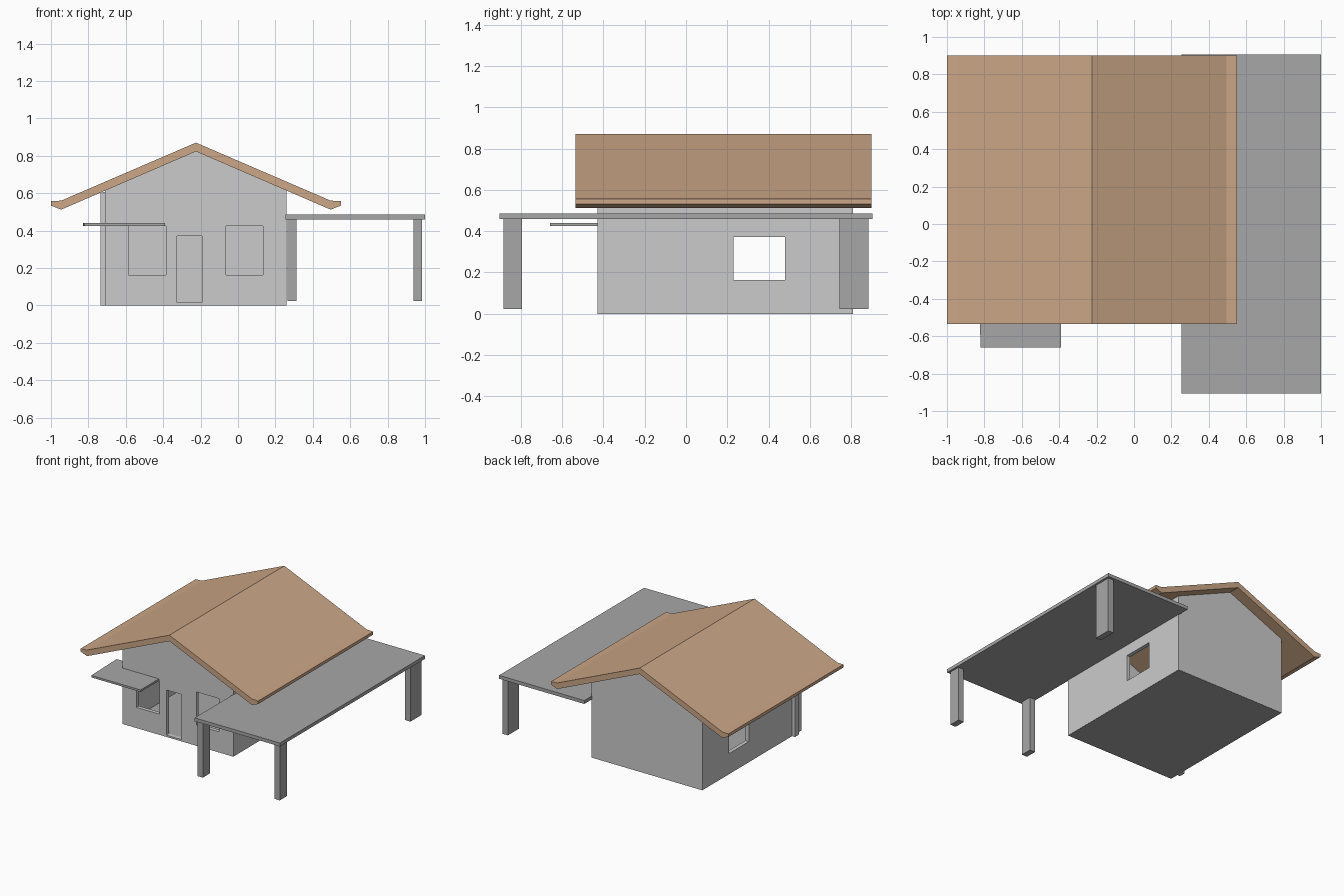
import bpy, bmesh
from mathutils import Vector

if "Cube" in bpy.data.objects:
    bpy.data.objects.remove(bpy.data.objects["Cube"])


def paint(name, rgb):
    m = bpy.data.materials.new(name)
    m.diffuse_color = (*rgb, 1)
    m.use_nodes = True
    m.node_tree.nodes["Principled BSDF"].inputs["Base Color"].default_value = m.diffuse_color
    return m


BROWN = paint("roof_brown", (0.60, 0.385, 0.24))
DARK = paint("dark_grey", (0.39, 0.39, 0.39))


def prism(name, base, offset, mat=None):
    """Extrude a flat outline of 3D points along an offset."""
    bm = bmesh.new()
    face = bm.faces.new([bm.verts.new(p) for p in base])
    out = bmesh.ops.extrude_face_region(bm, geom=[face])["geom"]
    bmesh.ops.translate(bm, vec=Vector(offset),
                        verts=[v for v in out if isinstance(v, bmesh.types.BMVert)])
    bmesh.ops.recalc_face_normals(bm, faces=bm.faces)
    me = bpy.data.meshes.new(name)
    bm.to_mesh(me)
    bm.free()
    ob = bpy.data.objects.new(name, me)
    bpy.context.collection.objects.link(ob)
    if mat:
        me.materials.append(mat)
    return ob


def box(name, x0, x1, y0, y1, z0, z1, mat=None):
    base = [(x0, y0, z0), (x1, y0, z0), (x1, y1, z0), (x0, y1, z0)]
    return prism(name, base, (0, 0, z1 - z0), mat)


def carve(ob, cutters):
    """Subtract the cutters, bake the result and drop the cutters."""
    for c in cutters:
        c.hide_render = True
        mod = ob.modifiers.new("cut", 'BOOLEAN')
        mod.operation, mod.solver, mod.object = 'DIFFERENCE', 'EXACT', c
    dg = bpy.context.evaluated_depsgraph_get()
    me = bpy.data.meshes.new_from_object(ob.evaluated_get(dg))
    ob.modifiers.clear()
    ob.data = me
    for c in cutters:
        bpy.data.objects.remove(c)


CX = -0.225                         # ridge line
L, R, F, B = -0.71, 0.26, -0.43, 0.81   # outer wall faces
T = 0.03                            # wall thickness

# Gabled walls with floor, hollow and open to the roof
gable = [(L, F, 0), (R, F, 0), (R, F, 0.615), (CX, F, 0.827), (L, F, 0.615)]
walls = prism("house_walls", gable, (0, B - F, 0))
carve(walls, [
    box("cavity", L + T, R - T, F + T, B - T, 0.012, 1.0),
    box("left_window", -0.585, -0.385, F - 0.1, F + 0.1, 0.163, 0.425),
    box("right_window", -0.063, 0.135, F - 0.1, F + 0.1, 0.163, 0.425),
    box("doorway", -0.325, -0.193, F - 0.1, F + 0.1, 0.014, 0.37),
    box("side_windows", L - 0.1, R + 0.1, 0.23, 0.48, 0.163, 0.373),
])

# Floor underside panel
box("floor", L + 0.001, R - 0.001, F + 0.001, B - 0.001, -0.001, 0.013, DARK)

# Gable roof with upturned eaves: half profile mirrored about the ridge
half = [(0, 0.87), (0.72, 0.56), (0.775, 0.557), (0.775, 0.533), (0.72, 0.512), (0, 0.823)]
profile = half + [(-x, z) for x, z in reversed(half[1:-1])]
prism("roof", [(CX + x, -0.535, z) for x, z in profile], (0, 1.435, 0), BROWN)

# Corner canopy and the narrow pier behind it
canopy = [(-0.82, -0.66), (-0.39, -0.66), (-0.39, F), (L, F), (L, -0.33), (-0.83, -0.33)]
prism("canopy", [(x, y, 0.425) for x, y in canopy], (0, 0, 0.016), DARK)
box("side_pier", -0.735, L + 0.005, -0.36, -0.31, 0, 0.605)

# Carport slab on three posts (the house carries the fourth corner)
box("carport_roof", 0.255, 1.0, -0.905, 0.905, 0.46, 0.487, DARK)
posts = {"front_inner_post": (0.265, 0.312, -0.885, -0.795),
         "front_outer_post": (0.937, 0.985, -0.885, -0.795),
         "back_outer_post": (0.937, 0.985, 0.745, 0.885)}
for name, (x0, x1, y0, y1) in posts.items():
    box(name, x0, x1, y0, y1, 0.022, 0.462, DARK)
